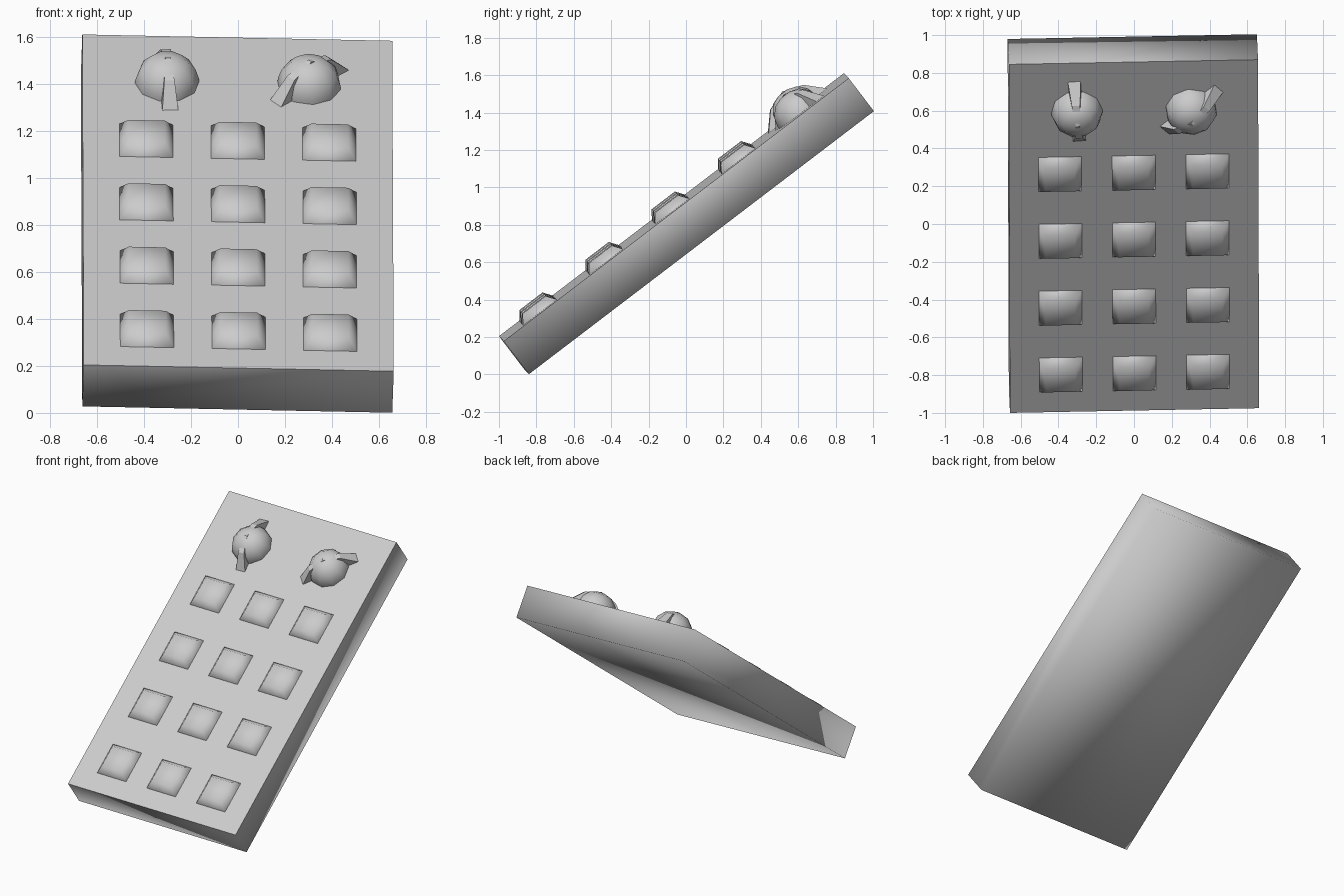
import bpy, bmesh, math
from mathutils import Matrix, Vector

if "Cube" in bpy.data.objects:
    bpy.data.objects.remove(bpy.data.objects["Cube"])

# Tilted frame: u across, v up the slope, n out of the front panel
u = Vector((1.32, 0.025, -0.027)).normalized()
v = Vector((0, 0.795, 0.606))
n = u.cross(v).normalized()
v = n.cross(u).normalized()
FRAME = Matrix.Translation((0, -0.065, 0.894)) @ Matrix((u, v, n)).transposed().to_4x4()

grey = bpy.data.materials.new("light_grey")
grey.diffuse_color = (0.6, 0.6, 0.6, 1)
grey.use_nodes = True
grey.node_tree.nodes["Principled BSDF"].inputs["Base Color"].default_value = grey.diffuse_color


def finish(name, bm, place=Matrix.Identity(4), smooth=True):
    bmesh.ops.recalc_face_normals(bm, faces=bm.faces)
    for f in bm.faces:
        f.smooth = smooth
    me = bpy.data.meshes.new(name)
    bm.to_mesh(me)
    bm.free()
    me.materials.append(grey)
    ob = bpy.data.objects.new(name, me)
    ob.matrix_world = FRAME @ place
    bpy.context.collection.objects.link(ob)
    return ob


def loft(bm, rings, cap_start=True, cap_end=True):
    """Skin a list of equal-length point rings."""
    vs = [[bm.verts.new(p) for p in r] for r in rings]
    k = len(rings[0])
    for a, b in zip(vs, vs[1:]):
        for i in range(k):
            j = (i + 1) % k
            bm.faces.new((a[i], a[j], b[j], b[i]))
    if cap_start:
        bm.faces.new(vs[0][::-1])
    if cap_end:
        bm.faces.new(vs[-1])


def rect(hx, hy, z):
    return [(-hx, -hy, z), (hx, -hy, z), (hx, hy, z), (-hx, hy, z)]


# Panel body: flat crisp front, softly shaded sides and back
bm = bmesh.new()
loft(bm, [rect(0.66, 1.16, -0.222), rect(0.66, 1.16, 0)])
for e in bm.edges:
    if all(p.co.z > -0.01 for p in e.verts):
        e.smooth = False
finish("panel_body", bm)

# Keypad: four rows of three raised keys
for r in range(4):
    for c in range(3):
        bm = bmesh.new()
        loft(bm, [rect(0.114, 0.114, -0.005), rect(0.114, 0.114, 0),
                  rect(0.078, 0.078, 0.05)], cap_start=False)
        finish(f"key_{r + 1}_{c + 1}", bm,
               Matrix.Translation((0.39 * (c - 1), -0.912 + 0.445 * r, 0)))


def knob(name, x, y, angle):
    place = Matrix.Translation((x, y, 0)) @ Matrix.Rotation(math.radians(angle), 4, 'Z')
    # Domed body
    bm = bmesh.new()
    rings = []
    for rad, z in ((0.137, -0.005), (0.135, 0.02), (0.12, 0.065), (0.08, 0.108), (0.03, 0.125)):
        rings.append([(rad * math.cos(math.tau * i / 10), rad * math.sin(math.tau * i / 10), z)
                      for i in range(10)])
    loft(bm, rings, cap_start=False)
    finish(name + "_dome", bm, place)
    # Pointer bar across the dome, tapering towards its ridge
    bm = bmesh.new()
    rings = []
    for y0, z, w in ((-0.195, 0.0, 0.034), (-0.11, 0.093, 0.022), (0, 0.131, 0.01),
                     (0.11, 0.093, 0.022), (0.2, 0.0, 0.034)):
        rings.append([(-0.034, y0, -0.01), (0.034, y0, -0.01), (w, y0, z), (-w, y0, z)])
    loft(bm, rings)
    ob = finish(name + "_pointer", bm, place, smooth=False)


knob("left_knob", -0.30, 0.836, 4)
knob("right_knob", 0.305, 0.836, -47)
